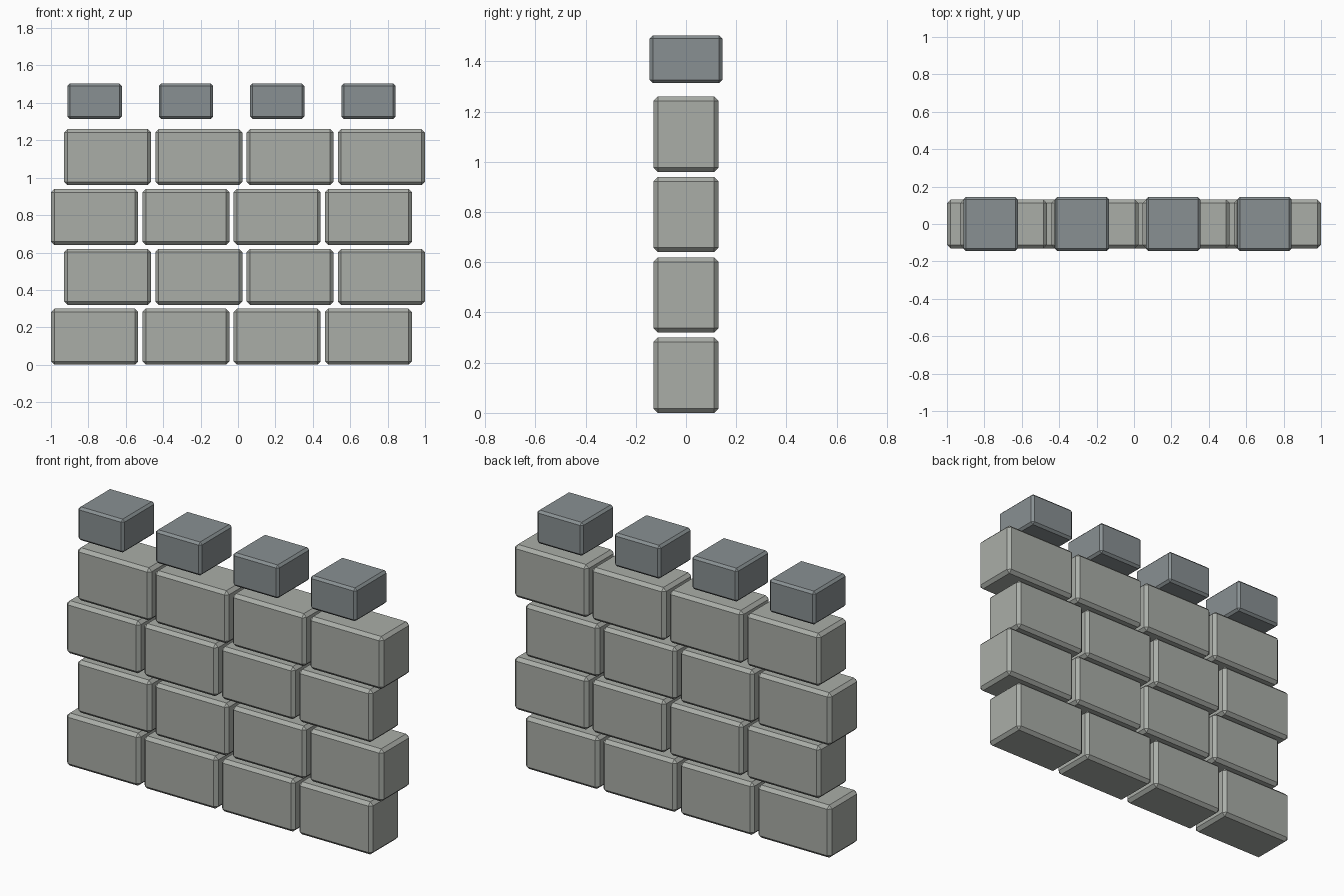
import bpy, bmesh
from mathutils import Vector

if "Cube" in bpy.data.objects:
    bpy.data.objects.remove(bpy.data.objects["Cube"])


def material(name, rgb):
    m = bpy.data.materials.new(name)
    m.diffuse_color = (*rgb, 1)
    m.use_nodes = True
    m.node_tree.nodes["Principled BSDF"].inputs["Base Color"].default_value = m.diffuse_color
    return m


def block(name, center, size, bevel, mat):
    # Box with a single flat chamfer on every edge
    bm = bmesh.new()
    bmesh.ops.create_cube(bm, size=1)
    bmesh.ops.scale(bm, vec=Vector(size), verts=bm.verts)
    bmesh.ops.bevel(bm, geom=bm.edges[:], offset=bevel, segments=1,
                    profile=0.5, affect='EDGES')
    me = bpy.data.meshes.new(name)
    bm.to_mesh(me)
    bm.free()
    me.materials.append(mat)
    ob = bpy.data.objects.new(name, me)
    ob.location = center
    bpy.context.collection.objects.link(ob)


stone = material("stone", (0.40, 0.42, 0.39))
dark_stone = material("dark_stone", (0.25, 0.28, 0.29))

COLS, PITCH_X, PITCH_Z = 4, 0.488, 0.32
FIRST_X, SHIFT = -0.7665, 0.069

# Wall courses, alternate rows shifted sideways
for row in range(4):
    for col in range(COLS):
        x = FIRST_X + col * PITCH_X + (row % 2) * SHIFT
        block(f"wall_block_{row}_{col}", (x, 0, 0.15 + row * PITCH_Z),
              (0.465, 0.26, 0.30), 0.018, stone)

# Battlement blocks floating above the top course
for col in range(COLS):
    block(f"battlement_{col}", (FIRST_X + col * PITCH_X, 0, 1.409),
          (0.29, 0.29, 0.19), 0.013, dark_stone)
